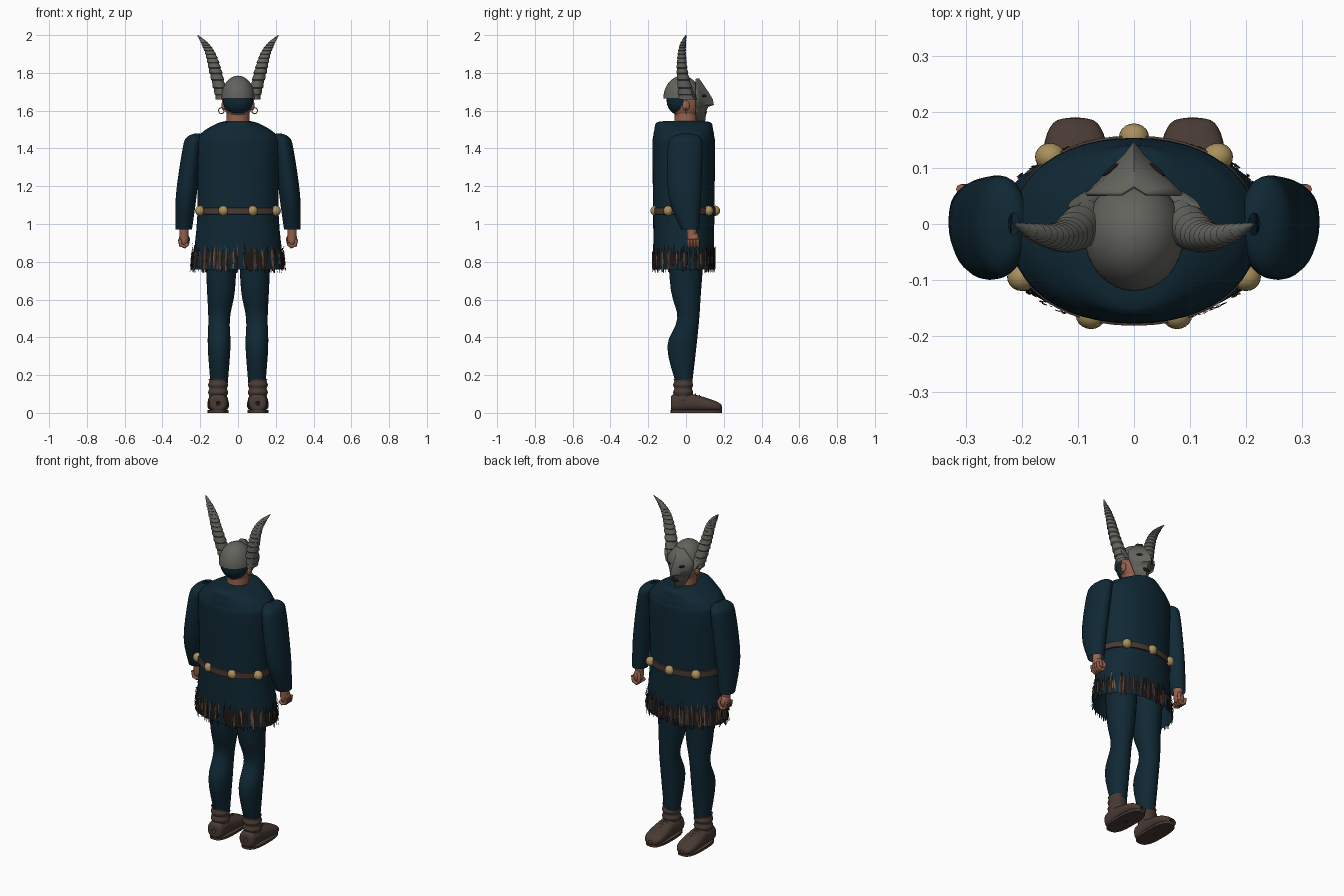
import bpy, bmesh, math, random
from mathutils import Vector, Matrix

random.seed(4)
cube = bpy.data.objects.get("Cube")
if cube:
    bpy.data.objects.remove(cube, do_unlink=True)


def material(name, red, green, blue):
    mat = bpy.data.materials.new(name)
    mat.use_nodes = True
    mat.diffuse_color = (red, green, blue, 1)
    shader = mat.node_tree.nodes["Principled BSDF"]
    shader.inputs["Base Color"].default_value = (red, green, blue, 1)
    return mat


cloth = material("dark blue cloth", .005, .021, .034)
grey = material("horn grey", .125, .125, .11)
leather = material("brown leather", .065, .042, .034)
gold = material("dull gold", .4, .28, .11)
skin = material("skin", .3, .12, .075)
dark_fur = material("dark brown fur", .014, .009, .007)
tan_fur = material("tan fur", .16, .085, .055)


def finish(bm, name, materials, mirror=False, angle=40):
    """Turn a bmesh into a smooth-shaded object, optionally mirrored across x."""
    bmesh.ops.recalc_face_normals(bm, faces=bm.faces)
    mesh = bpy.data.meshes.new(name)
    bm.to_mesh(mesh)
    bm.free()
    for mat in materials:
        mesh.materials.append(mat)
    obj = bpy.data.objects.new(name, mesh)
    bpy.context.collection.objects.link(obj)
    bpy.ops.object.select_all(action='DESELECT')
    obj.select_set(True)
    bpy.context.view_layer.objects.active = obj
    bpy.ops.object.shade_smooth_by_angle(angle=math.radians(angle))
    if mirror:
        obj.modifiers.new("mirror", 'MIRROR').use_mirror_merge = False
    return obj


def spline(keys, steps):
    """Smooth curve through rows of numbers."""
    rows = [Vector(key) for key in keys]
    rows = [rows[0], *rows, rows[-1]]
    result = []
    for a, b, c, d in zip(rows, rows[1:], rows[2:], rows[3:]):
        for step in range(steps):
            t = step / steps
            result.append(b + (c - a) * (t / 2) + (a * 2 - b * 5 + c * 4 - d) * (t * t / 2)
                          + ((b - c) * 3 + d - a) * (t ** 3 / 2))
    return result + [rows[-1]]


def bridge(bm, loops, closed=True):
    for low, high in zip(loops, loops[1:]):
        for i in range(0 if closed else 1, len(low)):
            bm.faces.new((low[i - 1], low[i], high[i], high[i - 1]))


def loft(name, keys, mat, centre=(0, 0), axis='z', steps=4, sides=32, power=2, mirror=False, angle=40):
    """Skin oval rings given as position, two radii and an optional shift."""
    bm = bmesh.new()
    loops = []
    for row in spline(keys, steps):
        position, wide, deep = row[:3]
        shift = row[3:] if len(row) > 3 else (0, 0)
        loop = []
        for i in range(sides):
            turn = math.tau * i / sides
            c, s = math.cos(turn), math.sin(turn)
            u = centre[0] + shift[0] + wide * math.copysign(abs(c) ** (2 / power), c)
            v = centre[1] + shift[1] + deep * math.copysign(abs(s) ** (2 / power), s)
            loop.append(bm.verts.new((u, v, position) if axis == 'z' else (u, position, v)))
        loops.append(loop)
    bridge(bm, loops)
    return finish(bm, name, [mat], mirror, angle)


def ball(name, centre, radii, mat, turn=0, mirror=False):
    bm = bmesh.new()
    bmesh.ops.create_uvsphere(bm, u_segments=20, v_segments=12, radius=1)
    place = Matrix.Translation(centre) @ Matrix.Rotation(turn, 4, 'Z') @ Matrix.Diagonal((*radii, 1))
    bmesh.ops.transform(bm, matrix=place, verts=bm.verts)
    return finish(bm, name, [mat], mirror)


def tube_pair(name, points, radius, mat, cyclic=False):
    """A round cord on both sides of the body."""
    curve = bpy.data.curves.new(name, 'CURVE')
    curve.dimensions = '3D'
    curve.bevel_depth, curve.bevel_resolution = radius, 2
    curve.use_fill_caps = True
    curve.materials.append(mat)
    for side in (1, -1):
        line = curve.splines.new('POLY')
        line.points.add(len(points) - 1)
        line.use_cyclic_u = cyclic
        for point, (x, y, z) in zip(line.points, points):
            point.co = (side * x, y, z, 1)
    obj = bpy.data.objects.new(name, curve)
    bpy.context.collection.objects.link(obj)


# Tunic
body = (0, -.012)
loft("tunic", [(.76, .245, .16), (1.05, .215, .162), (1.4, .222, .166), (1.46, .21, .162),
               (1.5, .17, .155), (1.54, .09, .138), (1.545, .02, .03)],
     cloth, body, sides=48, power=2.15)

# Ragged fur fringe around the hem
bm = bmesh.new()
for strand in range(330):
    turn = random.uniform(0, math.tau)
    width = random.uniform(.012, .03)
    top, tip = random.uniform(.84, .905), random.uniform(.74, .79)
    lift = random.uniform(.003, .009)
    corners = []
    for offset, z in ((0, top), (-width, (top + tip) / 2), (-width / 2, tip),
                      (width / 2, tip), (width, (top + tip) / 2)):
        flare = .235 + (.9 - z) * .08 + lift
        corners.append(bm.verts.new((flare * math.cos(turn + offset),
                                     body[1] + (.162 + lift) * math.sin(turn + offset), z)))
    bm.faces.new(corners).material_index = random.choice([0, 0, 0, 0, 1, 2])
finish(bm, "hem_fringe", [dark_fur, tan_fur, leather])

# Belt with round ornaments
loft("belt", [(1.05, .21, .155), (1.052, .223, .17), (1.086, .223, .17), (1.09, .21, .155)],
     leather, body, steps=1, sides=48, power=2.15)
ornament = (.027, .025, .027)
ball("front_belt_ornament", (0, .155, 1.07), ornament, gold)
for x, y in ((.15, .12), (.2, -.095), (.077, -.163)):
    ball("belt_ornaments", (x, y, 1.07), ornament, gold, mirror=True)

# Neck, head, hair and ears
loft("neck", [(1.5, .066, .066), (1.56, .06, .06), (1.64, .06, .06)], skin)
ball("head", (0, 0, 1.65), (.077, .083, .105), skin)
ball("hair", (0, -.035, 1.655), (.08, .068, .078), cloth)
ball("ears", (.076, 0, 1.627), (.012, .02, .027), skin, mirror=True)
circle = [math.tau * i / 16 for i in range(16)]
tube_pair("earrings", [(.088 + .015 * math.cos(a), 0, 1.6 + .016 * math.sin(a)) for a in circle],
          .0025, gold, cyclic=True)

# Helmet dome
quarter = [math.pi / 2 * i / 10 for i in range(11)]
loft("helmet", [(1.665 + .12 * math.sin(a), .089 * math.cos(a), .1 * math.cos(a)) for a in quarter],
     grey, (0, -.02), steps=1)

# Pointed face mask from rows of height, half width and front depth
temple = .055
bm = bmesh.new()
rows = []
for z, half, front in ((1.53, .02, .1), (1.6, .056, .108), (1.62, .066, .118), (1.63, .072, .148),
                       (1.66, .088, .142), (1.7, .088, .118), (1.77, .025, .07)):
    rows.append([bm.verts.new((half * k / 5, front + (temple - front) * abs(k / 5), z))
                 for k in range(-5, 6)])
bridge(bm, rows, closed=False)
mask = finish(bm, "face_mask", [grey])
mask.modifiers.new("thickness", 'SOLIDIFY').thickness = .006
ball("mouth", (0, .106, 1.592), (.026, .004, .011), dark_fur)
ball("eye_slits", (.042, .097, 1.678), (.017, .004, .007), dark_fur, turn=-.7, mirror=True)
loft("mask_ears", [(1.66, .02, .014, .08, .045), (1.69, .016, .01, .1, .035),
                   (1.725, .002, .002, .117, .03)], grey, sides=10, mirror=True)

# Ringed horns, each rib stepping in toward the tip
path = spline([(1.66, .032, .042, .083, .006), (1.8, .032, .029, .117, -.019),
               (1.9, .027, .021, .145, -.022), (1.96, .018, .014, .178, -.014),
               (2, .002, .002, .214, 0)], 4)
ribs = []
for start, end in zip(path, path[1:]):
    for row, swell in ((start, 1.1), (start.lerp(end, .85), .96)):
        ribs.append((row[0], row[1] * swell, row[2] * swell, *row[3:]))
loft("horns", ribs + [path[-1]], grey, steps=1, sides=20, mirror=True, angle=25)

# Sleeves and legs
loft("sleeves", [(.97, .043, .048, .287, .022), (1.15, .055, .086, .274, -.006),
                 (1.4, .05, .092, .243, -.005), (1.46, .04, .075, .23, 0),
                 (1.48, .01, .02, .215, 0)], cloth, mirror=True)
loft("legs", [(.15, .045, .042, 0, -.01), (.35, .06, .077, 0, -.022), (.5, .057, .058, 0, .012),
              (.65, .074, .08, -.01, 0), (.9, .085, .1, -.01, 0)], cloth, (.1, 0), mirror=True)

# Fists with curled fingers and thumbs
loft("wrists", [(.92, .023, .024), (1, .026, .028)], skin, (.286, .03), mirror=True)
ball("palms", (.287, .038, .918), (.026, .032, .042), skin, mirror=True)
for finger in range(4):
    y = .014 + .016 * finger
    tube_pair("fingers", [(.309, y, .92), (.304, y, .888), (.282, y, .88), (.265, y, .895)], .0095, skin)
tube_pair("thumbs", [(.275, .055, .945), (.263, .066, .92), (.268, .064, .897)], .01, skin)

# Shoes, soles, wrinkled ankle cuffs and laces
foot = .105
loft("shoes", [(-.08, .01, .01, 0, .05), (-.07, .045, .045, 0, .052), (.02, .052, .047, 0, .055),
               (.13, .057, .032, 0, .04), (.18, .04, .02, 0, .03), (.19, .01, .01, 0, .025)],
     leather, (foot, 0), axis='y', power=2.5, mirror=True)
loft("soles", [(0, .01, .01), (0, .056, .136), (.014, .056, .136)], leather, (foot, .055),
     steps=1, power=2.8, mirror=True)
loft("boot_cuffs", [(.06 + .01 * i, .05 + .003 * math.sin(i * 1.6), .05 + .003 * math.sin(i * 1.6))
                    for i in range(13)], leather, (foot, -.015), mirror=True)
for row in range(3):
    y, z = .05 + .022 * row, .1 - .008 * row
    tube_pair("laces", [(foot - .02, y, z - .006), (foot, y, z), (foot + .02, y, z - .006)], .003, tan_fur)
